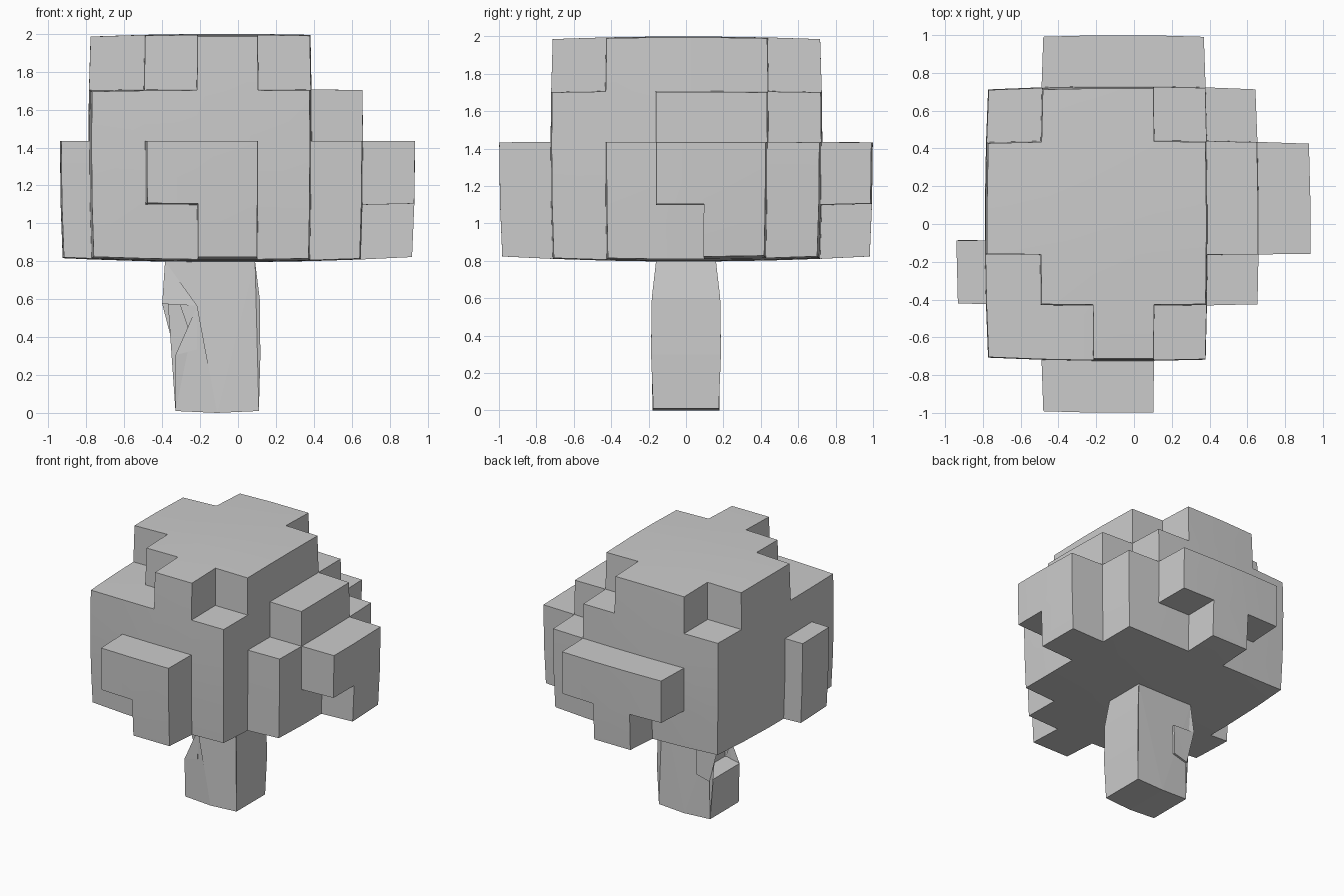
import bpy, bmesh
from mathutils import Vector

if "Cube" in bpy.data.objects:
    bpy.data.objects.remove(bpy.data.objects["Cube"])

XS = [-0.94, -0.79, -0.50, -0.22, 0.11, 0.39, 0.66, 0.935]
YS = [-1.0, -0.725, -0.435, -0.165, -0.09, 0.10, 0.445, 0.73, 1.0]
ZS = [0.795, 1.09, 1.435, 1.71, 2.0]

# Solid blocks of the crown, as grid index ranges: x0, x1, y0, y1, z0, z1
BLOCKS = [
    (1, 5, 1, 7, 0, 3),                       # core
    (1, 5, 3, 6, 3, 4), (2, 5, 2, 3, 3, 4),   # top layer
    (2, 4, 6, 7, 3, 4), (3, 4, 1, 2, 3, 4),
    (2, 4, 0, 1, 1, 2), (3, 4, 0, 1, 0, 1),   # front clump
    (2, 5, 7, 8, 1, 2), (3, 4, 7, 8, 0, 1),   # back clump
    (5, 6, 2, 7, 0, 2), (5, 6, 3, 6, 2, 3),   # right clump, inner
    (6, 7, 3, 6, 1, 2), (6, 7, 5, 6, 0, 1),   # right clump, outer
    (0, 1, 2, 4, 0, 2),                       # left clump
]


def bulge(p, c=Vector((-0.06, 0, 1.4)), k=0.045):
    """Pull corners in slightly so the faces swell outwards."""
    d = p - c
    r2 = d.length_squared
    return c + Vector(d[i] * (1 - k * (r2 - d[i] ** 2)) for i in range(3))


def finish(bm, name):
    bmesh.ops.recalc_face_normals(bm, faces=bm.faces)
    mesh = bpy.data.meshes.new(name)
    bm.to_mesh(mesh)
    bm.free()
    ob = bpy.data.objects.new(name, mesh)
    bpy.context.collection.objects.link(ob)
    return ob


# Crown: outer skin of all filled grid cells
cells = {(x, y, z) for a, b, c, d, e, f in BLOCKS
         for x in range(a, b) for y in range(c, d) for z in range(e, f)}
bm = bmesh.new()
verts = {}


def corner(i):
    if i not in verts:
        verts[i] = bm.verts.new(bulge(Vector((XS[i[0]], YS[i[1]], ZS[i[2]]))))
    return verts[i]


for cell in cells:
    for axis in range(3):
        u, v = (axis + 1) % 3, (axis + 2) % 3
        for side in (0, 1):
            near = list(cell)
            near[axis] += 2 * side - 1
            if tuple(near) in cells:
                continue
            quad = []
            for du, dv in ((0, 0), (1, 0), (1, 1), (0, 1)):
                i = list(cell)
                i[axis] += side
                i[u] += du
                i[v] += dv
                quad.append(corner(tuple(i)))
            bm.faces.new(quad if side else quad[::-1])
crown = finish(bm, "tree_crown")
bpy.context.view_layer.objects.active = crown
crown.select_set(True)
bpy.ops.object.shade_smooth_by_angle(angle=0.5)

# Trunk: side profile (x, z, half depth) given thickness in y
PROFILE = [(-0.11, 0, 0.18), (0.11, 0.01, 0.175), (0.118, 0.30, 0.187), (0.115, 0.60, 0.183),
           (0.09, 0.80, 0.16), (-0.385, 0.80, 0.16), (-0.40, 0.575, 0.18),
           (-0.215, 0.565, 0.183), (-0.215, 0.335, 0.187), (-0.33, 0.305, 0.185),
           (-0.33, 0.01, 0.175)]
bm = bmesh.new()
front = [bm.verts.new((x, -w, z)) for x, z, w in PROFILE]
back = [bm.verts.new((x, w, z)) for x, z, w in PROFILE]
bm.faces.new(front)
bm.faces.new(back[::-1])
for i in range(len(PROFILE)):
    bm.faces.new((front[i - 1], back[i - 1], back[i], front[i]))
bmesh.ops.triangulate(bm, faces=[f for f in bm.faces if len(f.verts) > 4])
finish(bm, "tree_trunk")
